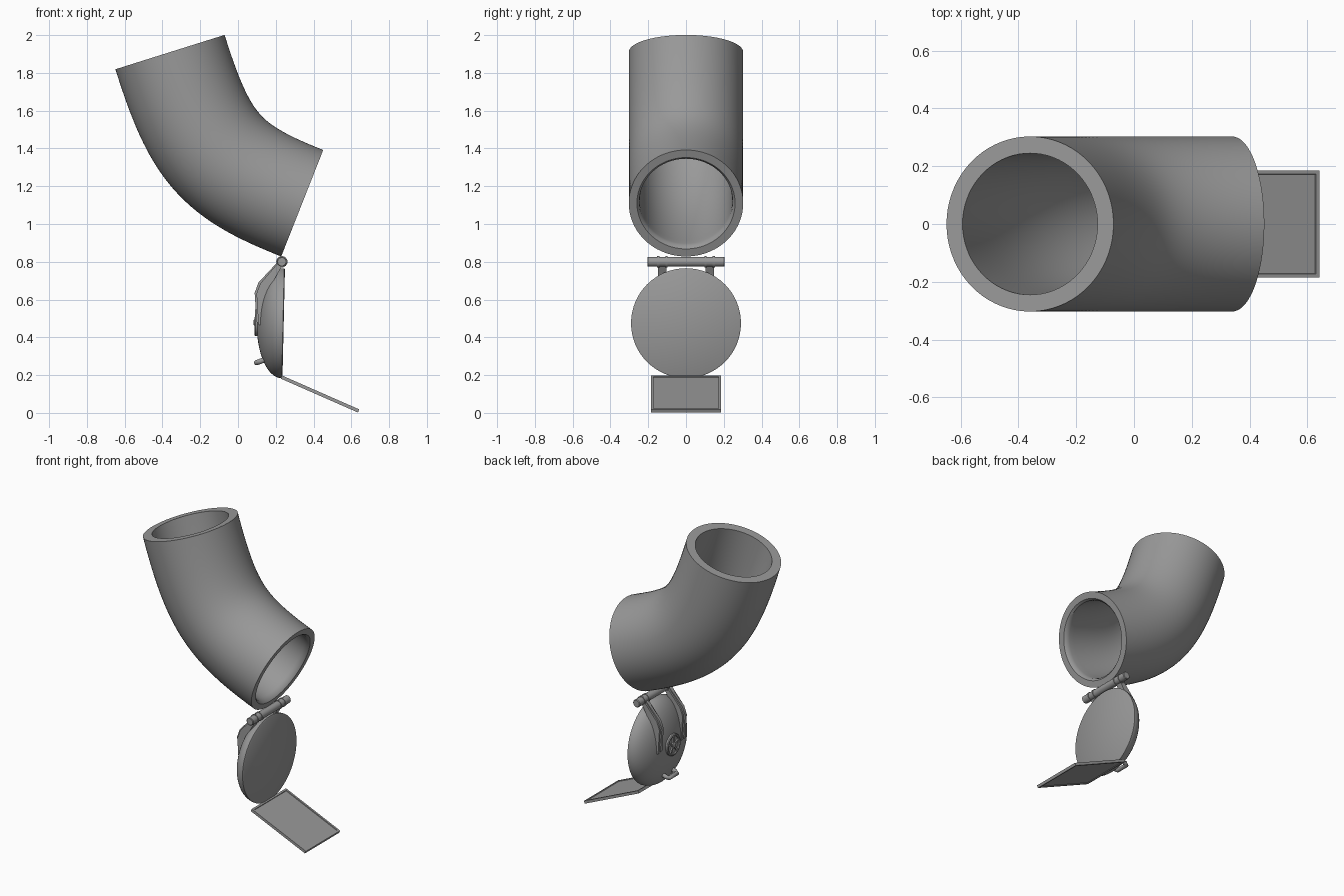
import bpy, bmesh, math
from mathutils import Matrix, Vector

cube = bpy.data.objects.get("Cube")
if cube:
    bpy.data.objects.remove(cube)

GREY = (0.32, 0.32, 0.32, 1)
metal = bpy.data.materials.new("grey metal")
metal.use_nodes = True
metal.diffuse_color = GREY
metal.node_tree.nodes["Principled BSDF"].inputs["Base Color"].default_value = GREY


def finish(name, bm, matrix=None, angle=35):
    """Turn a bmesh into a shaded object."""
    bmesh.ops.recalc_face_normals(bm, faces=bm.faces)
    mesh = bpy.data.meshes.new(name)
    bm.to_mesh(mesh)
    bm.free()
    mesh.shade_smooth()
    mesh.set_sharp_from_angle(angle=math.radians(angle))
    mesh.materials.append(metal)
    obj = bpy.data.objects.new(name, mesh)
    bpy.context.collection.objects.link(obj)
    if matrix:
        obj.matrix_world = matrix
    return obj


def skin(rings, loop=False):
    """Bridge rings of points; cap the ends or close into a loop."""
    bm = bmesh.new()
    rows = [[bm.verts.new(p) for p in ring] for ring in rings]
    n = len(rows[0])
    pairs = list(zip(rows, rows[1:])) + ([(rows[-1], rows[0])] if loop else [])
    for a, b in pairs:
        for i in range(n):
            j = (i + 1) % n
            bm.faces.new((a[i], a[j], b[j], b[i]))
    if not loop:
        bm.faces.new(rows[0])
        bm.faces.new(rows[-1])
    return bm


def circle(center, u, v, radius, n):
    steps = [2 * math.pi * i / n for i in range(n)]
    return [center + radius * (math.cos(a) * u + math.sin(a) * v) for a in steps]


X, Y, Z = Vector((1, 0, 0)), Vector((0, 1, 0)), Vector((0, 0, 1))


def lathe(name, profile, matrix, n=48, loop=False):
    """Revolve (radius, height) pairs about local z."""
    return finish(name, skin([circle(Z * h, X, Y, r, n) for r, h in profile], loop), matrix)


def strap(name, points, y, width):
    """Extrude an x-z outline along y."""
    rings = [[Vector((px, y + s * width / 2, pz)) for px, pz in points] for s in (-1, 1)]
    return finish(name, skin(rings))


# Bent pipe, swept along a smooth centre line
start, corner, end = Vector((-.36, 0, 1.91)), Vector((-.172, 0, 1.312)), Vector((.34, 0, 1.11))
h1, h2 = start.lerp(corner, .85), end.lerp(corner, .85)


def pipe_ring(t, radius):
    s = 1 - t
    p = s**3 * start + 3 * s * s * t * h1 + 3 * s * t * t * h2 + t**3 * end
    d = (s * s * (h1 - start) + 2 * s * t * (h2 - h1) + t * t * (end - h2)).normalized()
    return circle(p, d.cross(Y), Y, radius, 72)


STEPS = 36
outer = [pipe_ring(i / STEPS, .303) for i in range(STEPS + 1)]
inner = [pipe_ring(i / STEPS, .245) for i in range(STEPS)]
lip = [pipe_ring(1, .26), pipe_ring(.99, .248)]
finish("bent_pipe", skin(outer + lip + inner[::-1], True))

# Domed lid, flat side facing +x
lid = Matrix.Translation((.236, 0, .475)) @ Matrix.Rotation(math.radians(-88.7), 4, 'Y')
dome = [(.284, -.006), (.291, -.002)]
dome += [(.291 * math.cos(a), .136 * math.sin(a)) for a in
         [math.pi / 2 * i / 16 for i in range(1, 16)]] + [(.003, .136)]
lathe("domed_lid", dome, lid, 64)

# Hand wheel on the dome: rim, spokes and hub
lathe("wheel_base", [(.062, .115), (.062, .137)], lid, 32)
lathe("wheel_rim", [(.072, .115), (.072, .143), (.067, .148), (.06, .148), (.056, .143), (.056, .115)],
      lid, 40, True)
lathe("wheel_hub", [(.018, .12), (.018, .149), (.012, .153)], lid, 20)
for k in range(5):
    bm = bmesh.new()
    bmesh.ops.create_cube(bm, size=1, matrix=Matrix.Translation((.036, 0, .138))
                          @ Matrix.Diagonal((.05, .013, .016, 1)))
    finish("wheel_spoke", bm, lid @ Matrix.Rotation(2 * math.pi * k / 5, 4, 'Z'))

# Hinge pin with knuckles
pin = Matrix.Translation((.232, 0, .8)) @ Matrix.Rotation(math.pi / 2, 4, 'X')
lathe("hinge_pin", [(.022, -.205), (.026, -.201), (.026, .201), (.022, .205)], pin, 24)
for y in (-.125, .125):
    for s in (-.022, .022):
        lathe("hinge_knuckle", [(.03, y + s - .006), (.03, y + s + .006)], pin, 24)

# Hinge arms: a strap with a narrower raised rib
ARM = [(.225, .81), (.118, .685), (.098, .632), (.108, .465),
       (.14, .465), (.14, .58), (.165, .66), (.235, .78)]
RIB = [(.222, .812), (.108, .69), (.088, .635), (.099, .48),
       (.12, .475), (.115, .62), (.14, .68), (.235, .79)]
for y in (-.125, .125):
    strap("hinge_arm", ARM, y, .044)
    strap("hinge_arm_rib", RIB, y, .02)

# Pull handle low on the dome
path = [Vector(p) for p in ((.165, -.05, .29), (.115, -.05, .272), (.099, -.044, .266),
                            (.099, .044, .266), (.115, .05, .272), (.165, .05, .29))]
side = Vector((.33, 0, -.94))
rings = []
for i, p in enumerate(path):
    d = (path[min(i + 1, 5)] - path[max(i - 1, 0)]).normalized()
    rings.append(circle(p, side, d.cross(side).normalized(), .014, 14))
finish("pull_handle", skin(rings), angle=60)

# Sloping flap with a raised border on both faces
bm = bmesh.new()
bmesh.ops.create_cube(bm, size=1, matrix=Matrix.Diagonal((.447, .37, .018, 1)))
broad = [f for f in bm.faces if abs(f.normal.z) > .9]
bmesh.ops.inset_individual(bm, faces=broad, thickness=.018, depth=0)
bmesh.ops.inset_individual(bm, faces=broad, thickness=.002, depth=-.005)
finish("flap", bm, Matrix.Translation((.434, 0, .1))
       @ Matrix.Rotation(math.radians(23.7), 4, 'Y'), 20)
